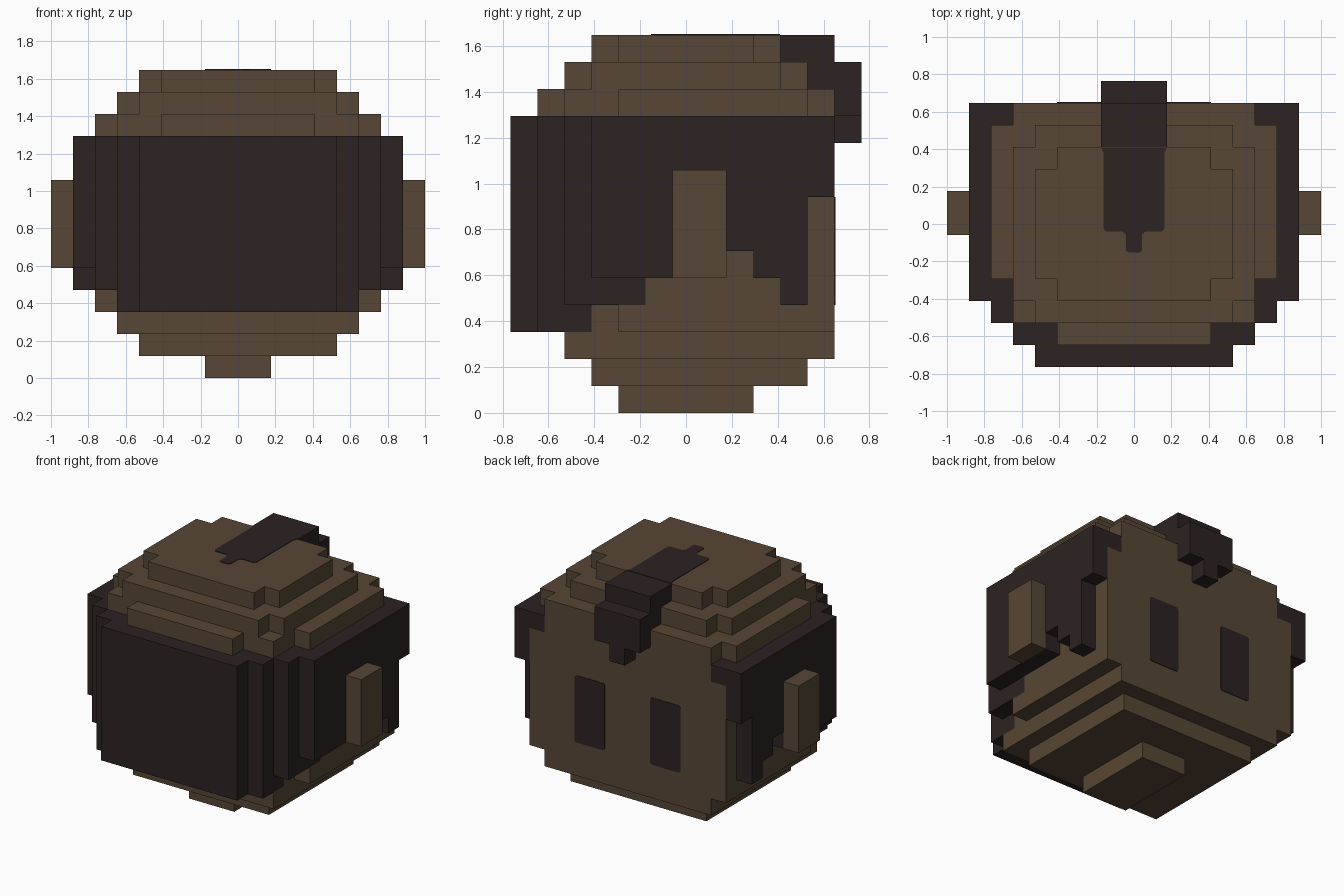
import bpy, bmesh, math

if "Cube" in bpy.data.objects:
    bpy.data.objects.remove(bpy.data.objects["Cube"])

V = 2 / 17  # edge length of one block


def material(name, rgb):
    m = bpy.data.materials.new(name)
    m.diffuse_color = (*rgb, 1)
    m.use_nodes = True
    m.node_tree.nodes["Principled BSDF"].inputs["Base Color"].default_value = m.diffuse_color
    return m


SKIN = material("brown skin", (0.096, 0.062, 0.035))
HAIR = material("dark hair", (0.026, 0.016, 0.016))

cells = {}  # block position -> part name


def fill(part, w, y0, y1, z0, z1, inner=0.0):
    """Fill blocks on both sides of x = 0, from inner to w (in block units)."""
    for i in range(-8, 9):
        if inner <= abs(i) <= w:
            for j in range(math.ceil(y0), math.floor(y1) + 1):
                for k in range(z0, z1):
                    cells[i, j, k] = part


# Neck, chin tiers and skull
fill("neck", 1.5, -2.5, 2.5, 0, 1)
fill("head", 4.5, -3.5, 4.5, 1, 2)
fill("head", 5.5, -4.5, 5.5, 2, 3)
fill("head", 5.5, -3.5, 5.5, 3, 11)
fill("head", 6.5, -2.5, 5.5, 3, 11)

# Rounded crown tiers
for w, y0, y1, z in [(6.5, -2.5, 4.5, 11), (5.5, -4.5, 5.5, 11), (3.5, -5.5, 5.5, 11),
                     (5.5, -3.5, 3.5, 12), (4.5, -4.5, 4.5, 12),
                     (4.5, -2.5, 2.5, 13), (3.5, -3.5, 3.5, 13)]:
    fill("head", w, y0, y1, z, z + 1)

# Hair around the back
fill("hair", 4.5, -6.5, -5.5, 3, 11)
fill("hair", 5.5, -5.5, -3.5, 3, 11)
fill("hair", 6.5, -4.5, -1.5, 4, 11)

# Hair on the sides, with a sideburn and a temple lock
for y0, y1, z0 in [(-3.5, 1.5, 5), (1.5, 2.5, 6), (2.5, 3.5, 5), (3.5, 4.5, 4), (4.5, 5.5, 8)]:
    fill("hair", 7.5, y0, y1, z0, 11, inner=6.5)
fill("hair", 6.5, 4.5, 5.5, 10, 11, inner=5.5)

# Ears
fill("ears", 8.5, -0.5, 1.5, 5, 9, inner=7.5)

# Forelock hanging over the brow
fill("forelock", 1.5, 3.5, 5.5, 13, 14)
fill("forelock", 1.5, 4.5, 5.5, 12, 13)
fill("forelock", 1.5, 5.5, 6.5, 11, 13)
fill("forelock", 0.5, 5.5, 6.5, 10, 11)


def finish(bm, name, mat):
    me = bpy.data.meshes.new(name)
    bm.to_mesh(me)
    bm.free()
    me.materials.append(mat)
    bpy.context.collection.objects.link(bpy.data.objects.new(name, me))


def build(part, mat):
    """Make the open faces of a part's blocks and merge the flat areas."""
    bm = bmesh.new()
    verts = {}
    for pos, owner in cells.items():
        if owner != part:
            continue
        for axis in range(3):
            for s in (-1, 1):
                near = list(pos)
                near[axis] += s
                if tuple(near) in cells:
                    continue
                u, v = (axis + 1) % 3, (axis + 2) % 3
                corners = []
                for a, b in ((-1, -1), (1, -1), (1, 1), (-1, 1))[::s]:
                    c = [2 * pos[0], 2 * pos[1], 2 * pos[2] + 1]
                    c[axis] += s
                    c[u] += a
                    c[v] += b
                    key = tuple(c)
                    if key not in verts:
                        verts[key] = bm.verts.new([n * V / 2 for n in key])
                    corners.append(verts[key])
                bm.faces.new(corners)
    bmesh.ops.dissolve_limit(bm, angle_limit=0.02, verts=bm.verts[:], edges=bm.edges[:])
    finish(bm, part, mat)


for part, mat in [("neck", SKIN), ("head", SKIN), ("ears", SKIN),
                  ("hair", HAIR), ("forelock", HAIR)]:
    build(part, mat)


def plate(name, outline, offset):
    """Thin painted plate: outline points pushed along offset."""
    bm = bmesh.new()
    f = bm.faces.new([bm.verts.new(p) for p in outline])
    ext = bmesh.ops.extrude_face_region(bm, geom=[f])["geom"]
    bmesh.ops.translate(bm, vec=offset, verts=[g for g in ext if isinstance(g, bmesh.types.BMVert)])
    bmesh.ops.recalc_face_normals(bm, faces=bm.faces[:])
    finish(bm, name, HAIR)


# Eyes with slightly clipped corners
c = 0.012
for side, name in ((-1, "left_eye"), (1, "right_eye")):
    mx, mz, hx, hz = side * 2.5 * V, 6 * V, V, 2 * V
    pts = [(-hx, c - hz), (c - hx, -hz), (hx - c, -hz), (hx, c - hz),
           (hx, hz - c), (hx - c, hz), (c - hx, hz), (-hx, hz - c)]
    plate(name, [(mx + a, 5.5 * V, mz + b) for a, b in pts], (0, 0.004, 0))

# Painted hair streak on the crown, ending in a small tip
half = [(0.176, 0.41), (0.162, 0.38), (0.162, -0.025), (0.15, -0.04), (0.06, -0.04),
        (0.042, -0.06), (0.042, -0.14), (0.03, -0.153)]
streak = half + [(-x, y) for x, y in reversed(half)]
plate("crown_streak", [(x, y, 14 * V) for x, y in streak], (0, 0, 0.004))
